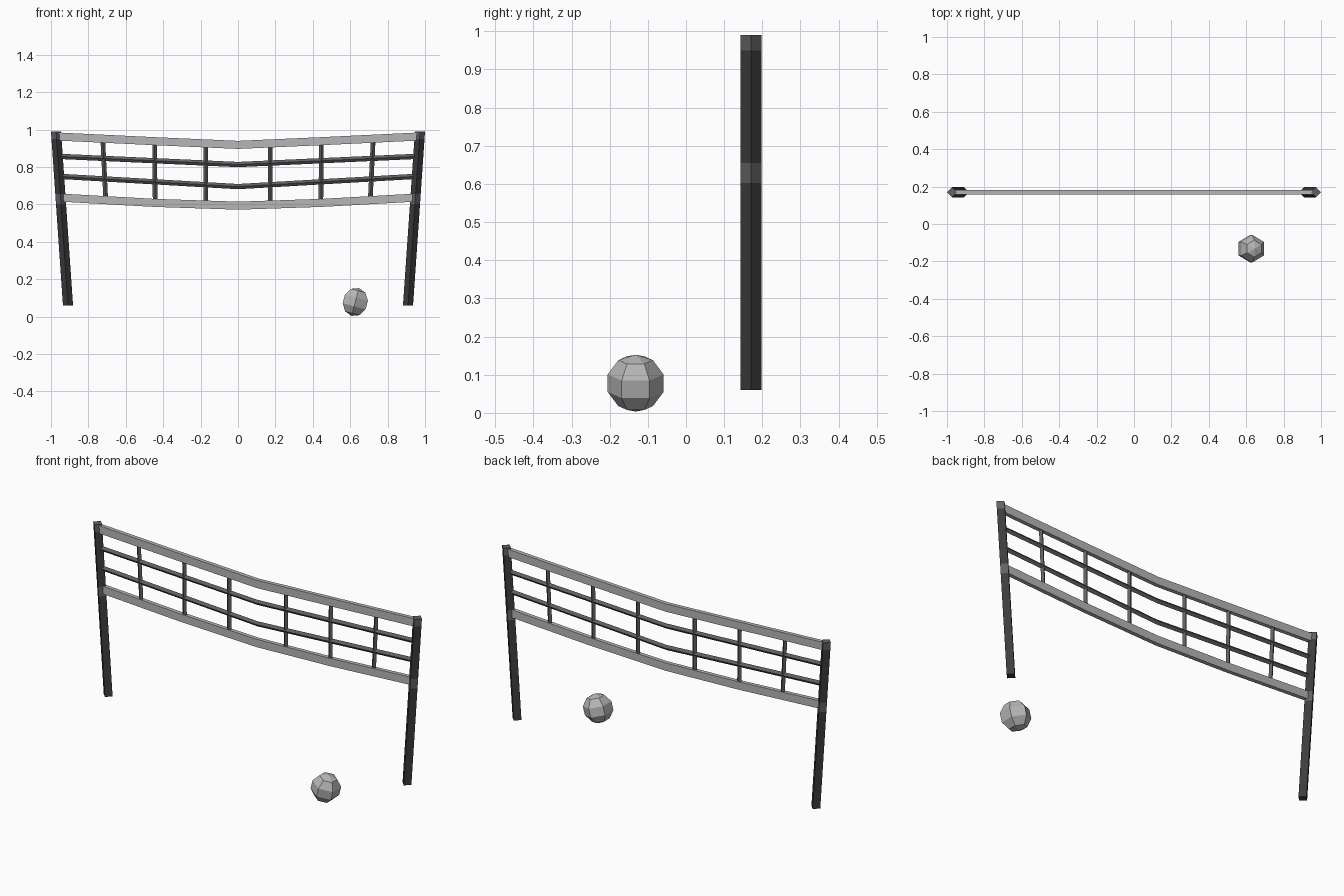
import bpy, bmesh, math
from mathutils import Vector

if "Cube" in bpy.data.objects:
    bpy.data.objects.remove(bpy.data.objects["Cube"])

NET_Y = 0.17


def material(name, v):
    m = bpy.data.materials.new(name)
    m.diffuse_color = (v, v, v, 1)
    m.use_nodes = True
    m.node_tree.nodes["Principled BSDF"].inputs["Base Color"].default_value = m.diffuse_color
    return m


light = material("light grey", 0.47)
mid = material("mid grey", 0.12)
dark = material("dark grey", 0.046)


def finish(bm, name, mats):
    bmesh.ops.recalc_face_normals(bm, faces=bm.faces)
    me = bpy.data.meshes.new(name)
    bm.to_mesh(me)
    bm.free()
    for m in mats:
        me.materials.append(m)
    ob = bpy.data.objects.new(name, me)
    bpy.context.collection.objects.link(ob)
    return ob


def sweep(name, path, section, axis, mats, rule=None):
    """Carry a (offset along axis, offset in y) section along an x-z path."""
    bm = bmesh.new()
    rings = [[bm.verts.new(Vector((x, NET_Y + b, z)) + axis * a)
              for a, b in section] for x, z in path]
    n = len(section)
    for r0, r1 in zip(rings, rings[1:]):
        for i in range(n):
            j = (i + 1) % n
            bm.faces.new((r0[i], r0[j], r1[j], r1[i]))
    bm.faces.new(rings[0])
    bm.faces.new(rings[-1])
    if rule:
        for f in bm.faces:
            f.material_index = rule(f.calc_center_median().z)
    return finish(bm, name, mats)


def diamond(a, b):
    return [(a, 0), (0, b), (-a, 0), (0, -b)]


def box(a, b):
    return [(a, b), (-a, b), (-a, -b), (a, -b)]


X, Z = Vector((1, 0, 0)), Vector((0, 0, 1))


def post_x(z):
    return 0.909 + 0.064 * (z - 0.06) / 0.93


# Leaning posts with lighter rings where the net bands are tied
def ring_rule(z):
    return 1 if 0.602 < z < 0.655 or z > 0.95 else 0


for side, s in (("left", -1), ("right", 1)):
    sweep(side + "_post", [(s * post_x(z), z) for z in (0.06, 0.602, 0.655, 0.95, 0.99)],
          diamond(0.027, 0.0275), X, [dark, mid], ring_rule)

# Sagging top and bottom bands of the net
for name, z_end, z_mid, z_low in (("top_band", 0.963, 0.938, 0.918),
                                  ("bottom_band", 0.636, 0.608, 0.593)):
    e = post_x(z_end)
    sweep(name, [(-e, z_end), (-0.45, z_mid), (0, z_low), (0.45, z_mid), (e, z_end)],
          box(0.0215, 0.011), Z, [light])

# Horizontal cords, bent once in the middle
for name, z_end, z_low in (("upper_cord", 0.857, 0.813), ("lower_cord", 0.750, 0.695)):
    e = post_x(z_end)
    sweep(name, [(-e, z_end), (0, z_low), (e, z_end)], diamond(0.014, 0.011), Z, [mid])

# Upright cords, the outer ones leaning with the posts
for i, (x0, x1, z0, z1) in enumerate(((0.172, 0.172, 0.598, 0.922),
                                      (0.443, 0.446, 0.608, 0.935),
                                      (0.707, 0.723, 0.622, 0.948))):
    for side, s in (("left", -1), ("right", 1)):
        sweep(f"{side}_upright_cord_{i + 1}", [(s * x0, z0), (s * x1, z1)],
              diamond(0.0125, 0.0105), X, [mid])

# Low-poly ball, tipped to the right
bm = bmesh.new()
bmesh.ops.create_uvsphere(bm, u_segments=6, v_segments=5, radius=0.077)
ball = finish(bm, "ball", [light])
ball.location = (0.627, -0.132, 0.078)
ball.rotation_euler = (0, math.radians(15), 0)
